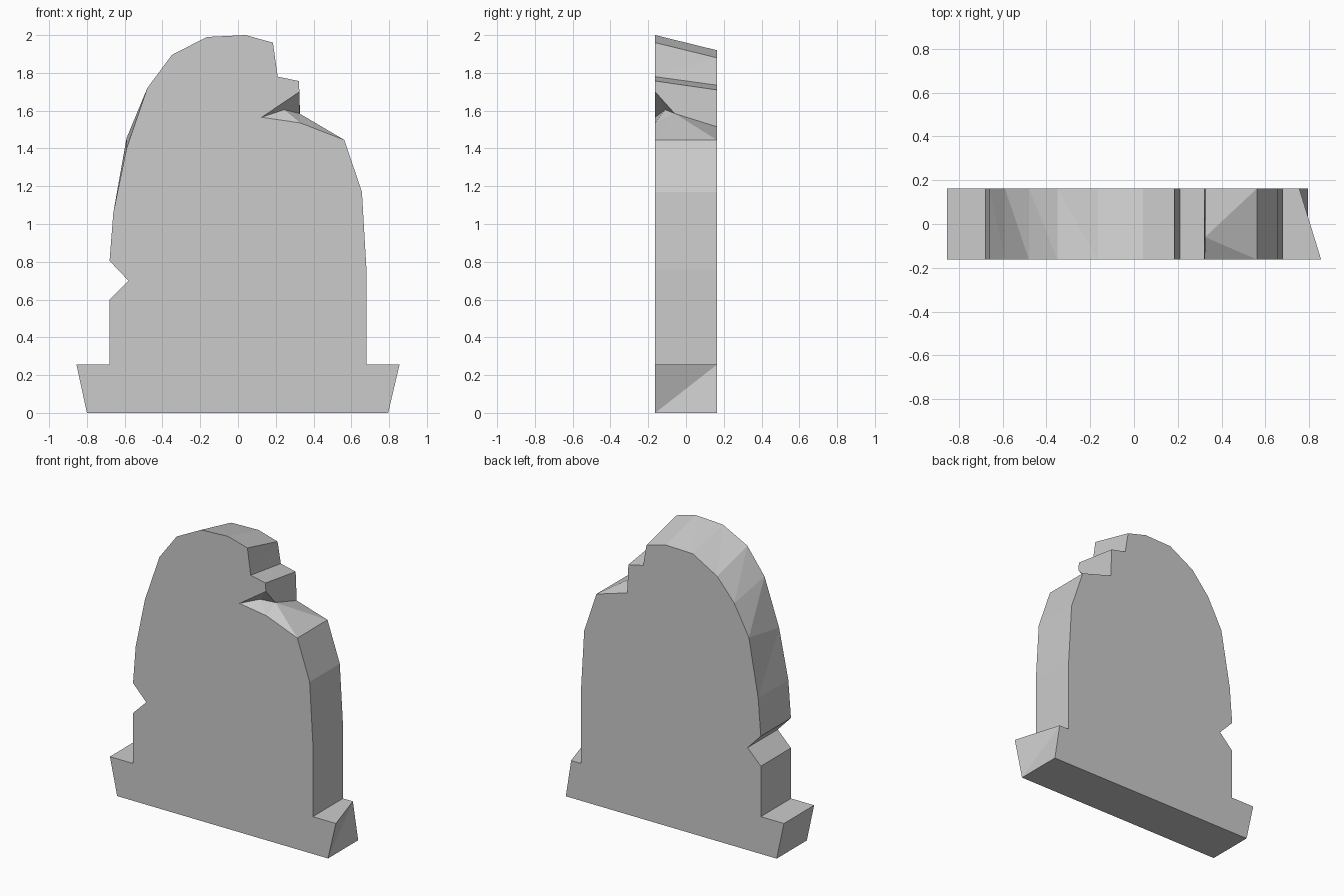
import bpy
import bmesh

cube = bpy.data.objects.get("Cube")
if cube:
    bpy.data.objects.remove(cube, do_unlink=True)

HALF = 0.163

# Plain grey stone
stone = bpy.data.materials.new("grey_stone")
stone.use_nodes = True
colour = (0.6, 0.6, 0.6, 1)
stone.diffuse_color = colour
stone.node_tree.nodes["Principled BSDF"].inputs["Base Color"].default_value = colour

# Outline points are (x, front height, back height): the top slopes down to the back.
# From the base's left foot up over the crown to the broken step
left_run = [
    (-0.8, 0, 0), (-0.855, 0.255, 0.255), (-0.68, 0.255, 0.255),
    (-0.68, 0.6, 0.6), (-0.58, 0.7, 0.7), (-0.68, 0.805, 0.805),
    (-0.66, 1.06, 1.06), (-0.59, 1.4, 1.455), (-0.48, 1.72, 1.66),
    (-0.35, 1.895, 1.81), (-0.165, 1.99, 1.915), (0.04, 2, 1.92),
    (0.185, 1.96, 1.88), (0.21, 1.78, 1.735), (0.322, 1.757, 1.71),
]
# From the broken shoulder down to the base's right foot
right_run = [
    (0.563, 1.445, 1.445), (0.656, 1.17, 1.17), (0.68, 0.76, 0.76),
    (0.68, 0.255, 0.255), (0.855, 0.255, 0.255), (0.795, 0, 0),
]

bm = bmesh.new()


def vert(x, y, z):
    return bm.verts.new((x, y, z))


def make_run(points):
    front = [vert(x, -HALF, zf) for x, zf, zb in points]
    back = [vert(x, HALF, zb) for x, zf, zb in points]
    return front, back


def bridge(front, back):
    for i in range(len(front) - 1):
        bm.faces.new((front[i], front[i + 1], back[i]))
        bm.faces.new((front[i + 1], back[i + 1], back[i]))


lf, lb = make_run(left_run)
rf, rb = make_run(right_run)

# The back top corner of the right foot is worn away
rb[-2].co.x = 0.755

# Rim of the chip on the front, its two inner corners, and the step behind it
chip_top = vert(0.325, -HALF, 1.7)
chip_tip = vert(0.125, -HALF, 1.565)
chip_low = vert(0.33, -HALF, 1.535)
inner = vert(0.245, -0.11, 1.605)
corner = vert(0.325, -0.06, 1.585)
step_back = vert(0.33, HALF, 1.515)

# Edge faces around the outline and underside
bridge(lf, lb)
bridge(rf, rb)
bm.faces.new((rf[-1], lf[0], lb[0], rb[-1]))

# Chip and broken shoulder
for face in [
    (lf[-1], chip_top, corner, step_back, lb[-1]),
    (chip_top, chip_tip, inner),
    (chip_top, inner, corner),
    (chip_tip, chip_low, inner),
    (inner, chip_low, corner),
    (chip_low, rf[0], corner),
    (rf[0], rb[0], corner),
    (rb[0], step_back, corner),
]:
    bm.faces.new(face)

# Flat front and back
bm.faces.new(lf + [chip_top, chip_tip, chip_low] + rf)
bm.faces.new(lb + [step_back] + rb)
bmesh.ops.recalc_face_normals(bm, faces=bm.faces[:])

mesh = bpy.data.meshes.new("broken_headstone")
bm.to_mesh(mesh)
bm.free()
mesh.materials.append(stone)
headstone = bpy.data.objects.new("broken_headstone", mesh)
bpy.context.collection.objects.link(headstone)
